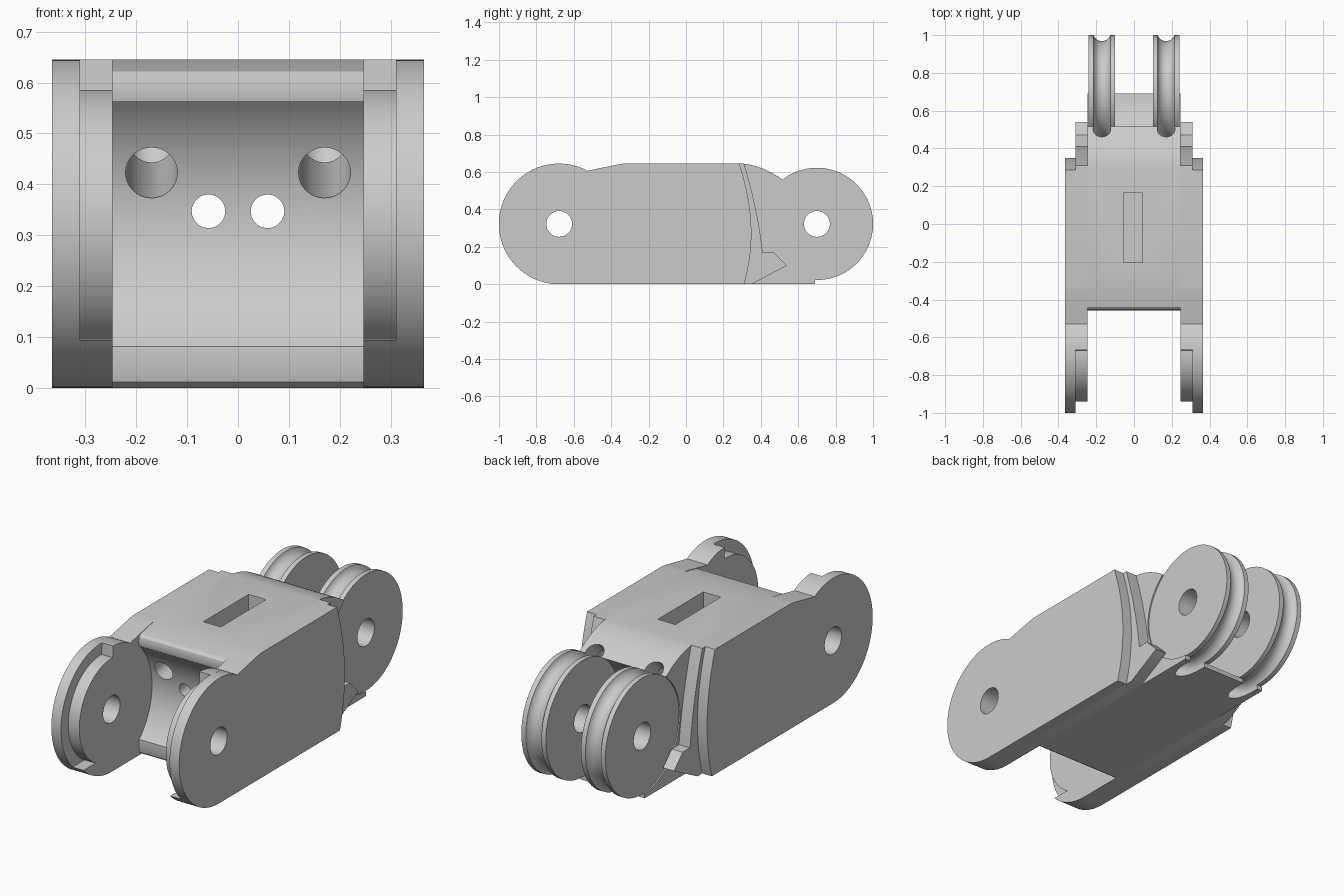
import bpy, bmesh, math
from mathutils import Vector, Matrix

cube = bpy.data.objects.get("Cube")
if cube:
    bpy.data.objects.remove(cube)

grey = bpy.data.materials.new("plain_grey")
grey.use_nodes = True
GREY = (0.6, 0.6, 0.6, 1)
grey.diffuse_color = GREY
grey.node_tree.nodes["Principled BSDF"].inputs["Base Color"].default_value = GREY

FRONT = (-0.678, 0.3225)   # front pivot (y, z)
REAR = (0.70, 0.3225)      # rear pivot (y, z)
R = 0.3225
PULLEY_X = 0.17


def arc(c, r, a, b, n=32):
    angles = [math.radians(a + (b - a) * i / n) for i in range(n + 1)]
    return [(c[0] + r * math.cos(t), c[1] + r * math.sin(t)) for t in angles]


def bezier(p, q, s, n=10):
    out = []
    for i in range(n + 1):
        t = i / n
        out.append(tuple((1 - t) ** 2 * a + 2 * t * (1 - t) * b + t * t * c
                         for a, b, c in zip(p, q, s)))
    return out


def make(name, bm):
    bmesh.ops.recalc_face_normals(bm, faces=bm.faces)
    mesh = bpy.data.meshes.new(name)
    bm.to_mesh(mesh)
    bm.free()
    mesh.materials.append(grey)
    ob = bpy.data.objects.new(name, mesh)
    bpy.context.collection.objects.link(ob)
    return ob


def extrude(name, profile, x0, x1):
    """Closed (y, z) profile pushed along x."""
    bm = bmesh.new()
    face = bm.faces.new([bm.verts.new((x0, y, z)) for y, z in profile])
    ext = bmesh.ops.extrude_face_region(bm, geom=[face])["geom"]
    moved = [v for v in ext if isinstance(v, bmesh.types.BMVert)]
    bmesh.ops.translate(bm, verts=moved, vec=(x1 - x0, 0, 0))
    return make(name, bm)


def lathe(name, section, centre, n=72):
    """Closed (x, radius) section turned about the x axis at a pivot."""
    bm = bmesh.new()
    rings = []
    for i in range(n):
        t = 2 * math.pi * i / n
        rings.append([bm.verts.new((x, centre[0] + r * math.cos(t), centre[1] + r * math.sin(t)))
                      for x, r in section])
    m = len(section)
    for i in range(n):
        a, b = rings[i], rings[(i + 1) % n]
        for j in range(m):
            k = (j + 1) % m
            bm.faces.new((a[j], a[k], b[k], b[j]))
    return make(name, bm)


def rod(name, start, end, r):
    start, end = Vector(start), Vector(end)
    d = end - start
    bm = bmesh.new()
    rot = d.to_track_quat("Z", "Y").to_matrix().to_4x4()
    bmesh.ops.create_cone(bm, cap_ends=True, segments=32, radius1=r, radius2=r, depth=d.length,
                          matrix=Matrix.Translation((start + end) / 2) @ rot)
    return make(name, bm)


def finish(ob, cutters=()):
    """Apply the cuts, then smooth the rounded surfaces."""
    for c in cutters:
        c.hide_render = True
        mod = ob.modifiers.new("cut", "BOOLEAN")
        mod.operation = "DIFFERENCE"
        mod.solver = "EXACT"
        mod.object = c
    if cutters:
        graph = bpy.context.evaluated_depsgraph_get()
        mesh = bpy.data.meshes.new_from_object(ob.evaluated_get(graph))
        ob.modifiers.clear()
        ob.data = mesh
        for c in cutters:
            bpy.data.objects.remove(c)
    bpy.ops.object.select_all(action="DESELECT")
    ob.select_set(True)
    bpy.context.view_layer.objects.active = ob
    bpy.ops.object.shade_smooth_by_angle(angle=math.radians(30))


# Central body: concave front with rounded lips, concave rear cradle
core_profile = (
    [(-0.43, 0), (-0.448, 0.012), (-0.455, 0.04)]
    + arc(FRONT, 0.33, -47, 47)
    + [(-0.458, 0.59), (-0.453, 0.61), (-0.44, 0.622), (-0.33, 0.645)]
    + bezier((0.30, 0.645), (0.41, 0.635), (0.515, 0.56))
    + arc(REAR, 0.299, 128, 268)[1:]
    + [(0.69, 0)]
)
core = extrude("central_body", core_profile, -0.247, 0.247)

# Cuts in the body: top slot, cord tunnels and pulley channels
bm = bmesh.new()
bmesh.ops.create_cube(bm, size=1, matrix=Matrix.Translation((-0.005, -0.02, 0.63))
                      @ Matrix.Diagonal((0.1, 0.37, 0.2, 1)))
cuts = [make("slot_cutter", bm)]
for s in (-1, 1):
    x = s * PULLEY_X
    cuts.append(rod("cord_cutter", (x, -0.6, 0.40), (x, 0.42, 0.5), 0.051))
    cuts.append(rod("small_cutter", (s * 0.058, -0.6, 0.347), (s * 0.058, 0.6, 0.347), 0.033))
    ring = [(x + u, v) for u, v in arc((0, 0.315), 0.047, 0, 360, 20)[:-1]]
    cuts.append(lathe("channel_cutter", ring, REAR))
finish(core, cuts)

# Side cheeks, in an outer and an inner layer
shoulder = [(-0.36, 0.641), (-0.53, 0.606)]
outer_profile = (
    bezier((0.31, 0), (0.40, 0.30), (0.285, 0.645), 20)
    + [(-0.33, 0.645)] + shoulder
    + arc(FRONT, R, 64, 270, 64)
)
inner_profile = (
    [(0.35, 0), (0.54, 0.10), (0.47, 0.17)]
    + bezier((0.41, 0.17), (0.385, 0.40), (0.31, 0.645))
    + [(-0.33, 0.645)] + shoulder
    + arc(FRONT, R, 64, 88, 8)
    + arc(FRONT, 0.263, 88, 240, 48)      # stepped rim
    + arc(FRONT, R, 225, 270, 14)         # stop tooth
)
for side, s in (("left", 1), ("right", -1)):
    for layer, profile, x0, x1 in (("outer", outer_profile, 0.31, 0.365),
                                   ("inner", inner_profile, 0.247, 0.31)):
        cheek = extrude(f"{side}_{layer}_cheek", profile, s * x0, s * x1)
        pin = rod("pin_cutter", (-0.6, *FRONT), (0.6, *FRONT), 0.069)
        finish(cheek, [pin])

    # Grooved pulley at the rear, with its pin hole
    x, w, r = s * PULLEY_X, 0.07, 0.3
    groove = [(x + u, v) for u, v in arc((0, 0.315), 0.047, 199, 341, 14)]
    section = [(x - w, 0.069), (x - w, r)] + groove + [(x + w, r), (x + w, 0.069)]
    finish(lathe(f"{side}_pulley", section, REAR))
